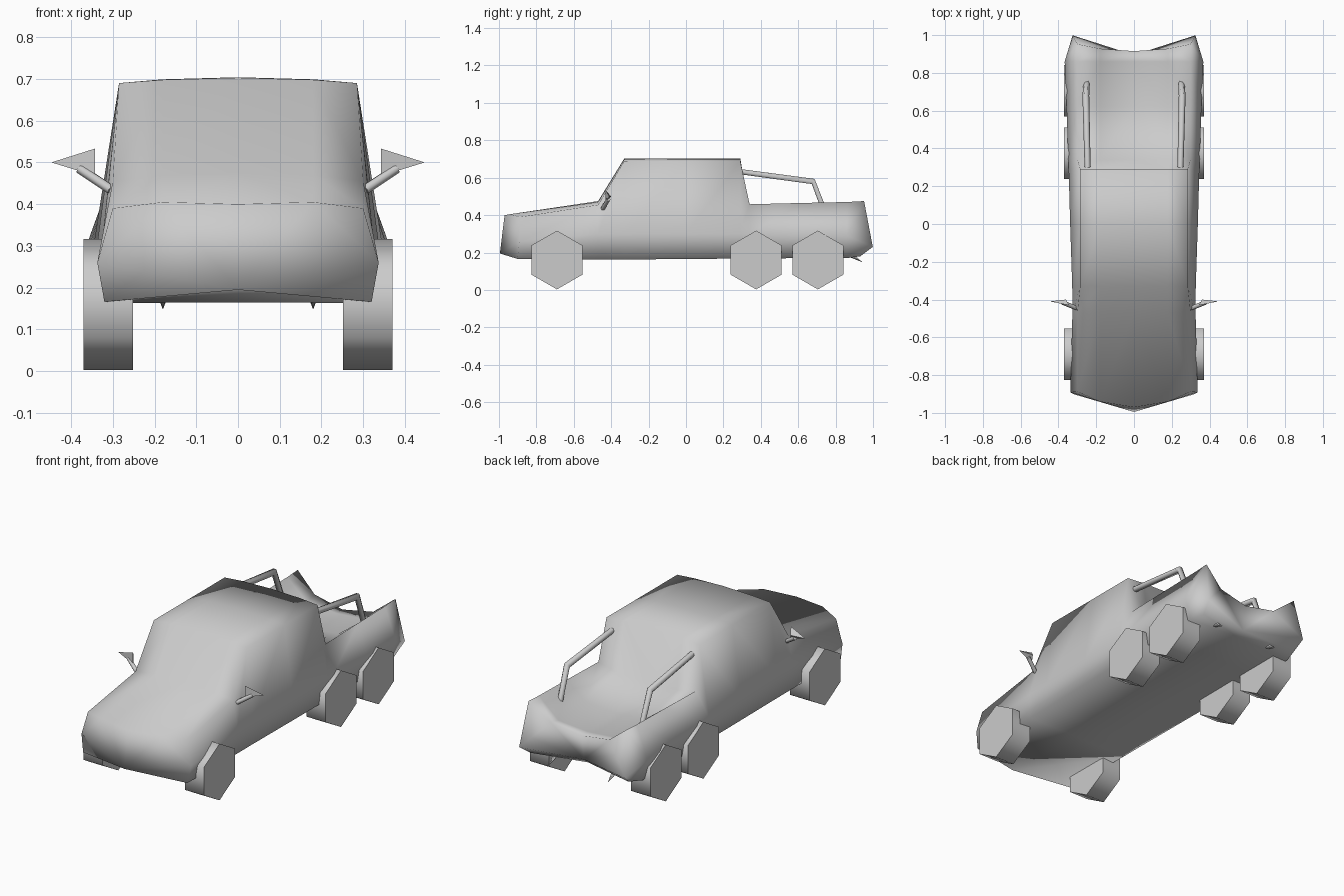
import bpy, bmesh, math
from mathutils import Vector

if "Cube" in bpy.data.objects:
    bpy.data.objects.remove(bpy.data.objects["Cube"])

grey = bpy.data.materials.new("plain_grey")
grey.use_nodes = True
colour = (0.6, 0.6, 0.6, 1)
grey.diffuse_color = colour
grey.node_tree.nodes["Principled BSDF"].inputs["Base Color"].default_value = colour


def finish(name, bm, sharp_angle=70):
    """Turn a bmesh into a smooth shaded object."""
    bmesh.ops.remove_doubles(bm, verts=bm.verts, dist=0.0005)
    bmesh.ops.recalc_face_normals(bm, faces=bm.faces)
    mesh = bpy.data.meshes.new(name)
    bm.to_mesh(mesh)
    bm.free()
    mesh.materials.append(grey)
    obj = bpy.data.objects.new(name, mesh)
    bpy.context.collection.objects.link(obj)
    bpy.ops.object.select_all(action="DESELECT")
    obj.select_set(True)
    bpy.context.view_layer.objects.active = obj
    bpy.ops.object.shade_smooth_by_angle(angle=math.radians(sharp_angle))
    return obj


def ring(bm, centre, axis, radius, sides, turn=0):
    rot = Vector(axis).to_track_quat("Z", "Y")
    steps = [turn + math.tau * i / sides for i in range(sides)]
    return [bm.verts.new(Vector(centre) + rot @ Vector((math.cos(a), math.sin(a), 0)) * radius)
            for a in steps]


def tube(name, path, radii, sides=6):
    """Sweep a polygon along a short path."""
    bm = bmesh.new()
    pts = [Vector(p) for p in path]
    rings = []
    for i, p in enumerate(pts):
        axis = pts[min(i + 1, len(pts) - 1)] - pts[max(i - 1, 0)]
        rings.append(ring(bm, p, axis, radii[i], sides))
    for a, b in zip(rings, rings[1:]):
        for i in range(sides):
            j = (i + 1) % sides
            bm.faces.new((a[i], a[j], b[j], b[i]))
    bm.faces.new(rings[0])
    bm.faces.new(rings[-1])
    return finish(name, bm)


# Body: half sections lofted from nose to tail, then mirrored
# y, bow, top shift, low shift, floor z, sill x z, flank x z, rim x z, inner z, crown z
stations = [
    (-.995, .10, .025, .0, .195, .32, .166, .337, .26, .30, .39, .405, .40),
    (-.47, .0, .0, .0, .165, .32, .163, .326, .30, .30, .455, .47, .475),
    (-.33, .0, .0, .0, .165, .32, .163, .327, .30, .285, .69, .698, .703),
    (.0, .0, .0, .0, .168, .325, .165, .338, .30, .285, .69, .699, .704),
    (.29, .0, .0, .0, .172, .33, .168, .346, .30, .285, .69, .699, .704),
    (.34, .0, .0, .0, .172, .33, .168, .348, .30, .30, .458, .43, .42),
    (.62, .0, .0, .0, .176, .335, .17, .357, .30, .30, .465, .375, .36),
    (.86, .0, .0, .0, .18, .335, .17, .367, .29, .30, .47, .365, .35),
    (.955, .045, -.04, -.06, .21, .30, .18, .325, .23, .30, .475, .38, .35),
]
bm = bmesh.new()
sections = []
for y, bow, top, low, floor, sx, sz, fx, fz, rx, rz, iz, cz in stations:
    outline = [(0, floor, low), (sx, sz, low), (fx, fz, 0),
               (rx, rz, top), (.18, iz, top), (0, cz, top)]
    sections.append([(x, y + bow * (x / .33) ** 2 + shift, z) for x, z, shift in outline])
for side in (1, -1):
    grid = [[bm.verts.new((side * x, y, z)) for x, y, z in s] for s in sections]
    for a, b in zip(grid, grid[1:]):
        for i in range(len(a) - 1):
            bm.faces.new((a[i], a[i + 1], b[i + 1], b[i]))
    for end in (grid[0], grid[-1]):
        floor, sill, flank, rim, inner, crown = end
        bm.faces.new((floor, sill, flank, inner))
        bm.faces.new((flank, rim, inner))
        bm.faces.new((floor, inner, crown))
finish("truck_body", bm, 180)

for side, label in ((1, "left"), (-1, "right")):
    # Six hexagonal wheels
    for place, y in (("front", -.69), ("middle", .375), ("rear", .705)):
        bm = bmesh.new()
        outer = ring(bm, (side * .37, y, .16), (1, 0, 0), .157, 6)
        inner = ring(bm, (side * .252, y, .16), (1, 0, 0), .157, 6)
        # Turn so that a corner points straight up
        top = max(outer, key=lambda v: v.co.z).co - Vector((side * .37, y, .16))
        turn = math.atan2(top.y, top.z)
        for v in bm.verts:
            dy, dz = v.co.y - y, v.co.z - .16
            v.co.y = y + dy * math.cos(turn) - dz * math.sin(turn)
            v.co.z = .16 + dy * math.sin(turn) + dz * math.cos(turn)
        for i in range(6):
            j = (i + 1) % 6
            bm.faces.new((outer[i], outer[j], inner[j], inner[i]))
        bm.faces.new(outer)
        bm.faces.new(inner)
        finish(f"{place}_{label}_wheel", bm)

    # Bed rail bars
    tube(f"{label}_bed_bar",
         [(side * .245, .27, .635), (side * .255, .68, .58), (side * .25, .76, .37)],
         [.016, .018, .016])

    # Mirror arm and triangular mirror
    tube(f"{label}_mirror_arm",
         [(side * .305, -.445, .435), (side * .38, -.415, .485)], [.012, .012])
    bm = bmesh.new()
    corners = [bm.verts.new((side * x, y, z)) for x, y, z in
               ((.343, -.43, .533), (.343, -.43, .468), (.447, -.41, .50), (.36, -.40, .50))]
    for skip in range(4):
        bm.faces.new([v for i, v in enumerate(corners) if i != skip])
    finish(f"{label}_mirror", bm, 30)

    # Pointed exhaust stub
    tube(f"{label}_exhaust",
         [(side * .18, .86, .20), (side * .18, .94, .15)], [.02, .001])
